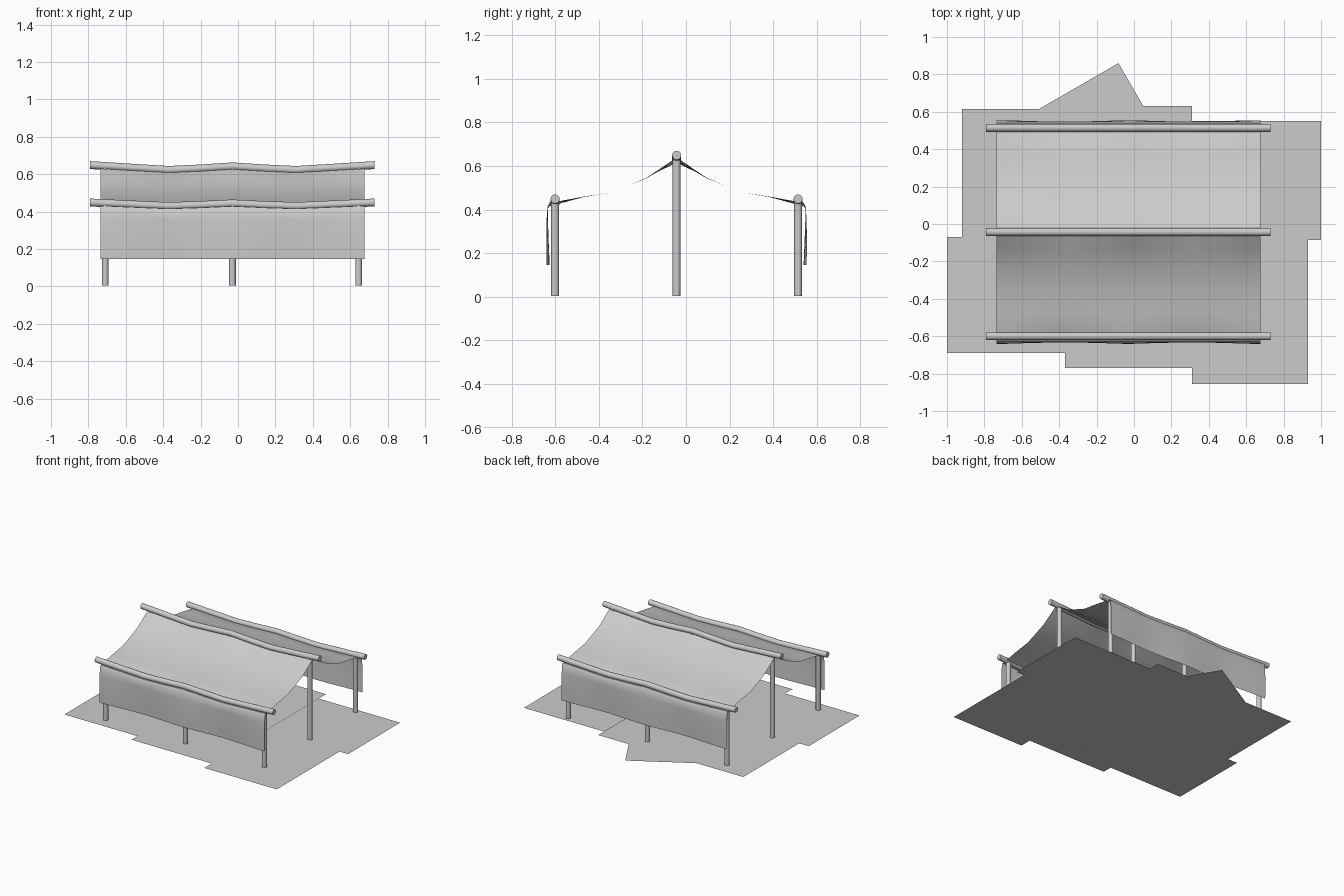
import bpy, bmesh, math

if "Cube" in bpy.data.objects:
    bpy.data.objects.remove(bpy.data.objects["Cube"])

YC = -0.043                      # ridge line, the tent mirrors about it
POSTS_X = (-0.71, -0.03, 0.645)
KNOTS = ((-0.79, 0.0), (-0.57, -0.014), (-0.37, -0.026), (-0.2, -0.018), (-0.03, -0.007),
         (0.14, -0.018), (0.31, -0.026), (0.51, -0.014), (0.73, 0.0))


def wave(x):
    """Sag of the poles along their length."""
    for (x0, w0), (x1, w1) in zip(KNOTS, KNOTS[1:]):
        if x <= x1:
            return w0 + (w1 - w0) * (x - x0) / (x1 - x0)
    return 0.0


def make(name, verts, faces, smooth=True):
    me = bpy.data.meshes.new(name)
    me.from_pydata(verts, [], faces)
    ob = bpy.data.objects.new(name, me)
    bpy.context.collection.objects.link(ob)
    if smooth:
        bpy.ops.object.select_all(action='DESELECT')
        ob.select_set(True)
        bpy.context.view_layer.objects.active = ob
        bpy.ops.object.shade_smooth_by_angle(angle=math.radians(40))
    return ob


def tube(name, path, r, axis, n=12):
    verts, faces = [], []
    for x, y, z in path:
        for i in range(n):
            c, s = r * math.cos(math.tau * i / n), r * math.sin(math.tau * i / n)
            verts.append((x, y + c, z + s) if axis == 'X' else (x + c, y + s, z))
    for j in range(len(path) - 1):
        for i in range(n):
            a, b = j * n + i, j * n + (i + 1) % n
            faces.append((a, b, b + n, a + n))
    faces += [tuple(range(n))[::-1], tuple(range(len(verts) - n, len(verts)))]
    return make(name, verts, faces)


# Poles and posts
for row, y, z in (("front", -0.6, 0.449), ("ridge", YC, 0.649), ("back", 0.514, 0.449)):
    k = 1.0 if row == "ridge" else 0.75
    tube(row + "_pole", [(x, y, z + k * w) for x, w in KNOTS], 0.021, 'X')
    for i, x in enumerate(POSTS_X):
        tube(f"{row}_post_{i + 1}", [(x, y, 0.005), (x, y, z + k * wave(x))], 0.018, 'Z')

# Cloth: half profile as (distance from ridge, height, share of pole sag, hem ripple)
PROFILE = ((0, 0.642, 1, 0), (0.035, 0.618, .8, 0), (0.085, 0.582, .3, 0), (0.14, 0.545, .1, 0),
           (0.22, 0.512, 0, 0), (0.31, 0.477, 0, 0), (0.43, 0.459, .1, 0), (0.53, 0.442, .5, 0),
           (0.557, 0.434, .7, 0), (0.582, 0.434, .7, 0), (0.591, 0.415, .4, .1),
           (0.593, 0.36, .2, .4), (0.592, 0.25, 0, .8), (0.589, 0.146, 0, 1))
NX = 32
for side, name in ((-1, "front_canopy"), (1, "back_canopy")):
    verts, faces = [], []
    m = len(PROFILE)
    for i in range(NX + 1):
        x = -0.735 + 1.41 * i / NX
        ripple = 0.007 * math.cos(math.tau * (x + 0.03) / 0.68)
        for d, z, k, h in PROFILE:
            verts.append((x, YC + side * (d + h * ripple), z + k * wave(x)))
    for i in range(NX):
        for j in range(m - 1):
            a = i * m + j
            f = (a, a + 1, a + m + 1, a + m)
            faces.append(f if side < 0 else f[::-1])
    make(name, verts, faces)

# Overlapping ground rugs: x0, x1, y0, y1, height
RUGS = ((-1.0, -0.3, -0.69, -0.07, 0.002), (-0.37, 0.34, -0.77, -0.13, 0.006),
        (0.31, 0.93, -0.855, -0.06, 0.003), (-0.92, -0.25, -0.1, 0.615, 0.004),
        (-0.35, 0.31, -0.14, 0.63, 0.005), (0.25, 1.0, -0.085, 0.55, 0.0))
for i, (x0, x1, y0, y1, z) in enumerate(RUGS):
    make(f"ground_rug_{i + 1}", [(x0, y0, z), (x1, y0, z), (x1, y1, z), (x0, y1, z)],
         [(0, 1, 2, 3)], False)

# Turned rug poking out at the back
ux, uy = math.cos(math.radians(30)), math.sin(math.radians(30))
ax, ay, a, b = -0.083, 0.86, 0.63, 0.6
make("turned_rug", [(ax, ay, 0.001), (ax - a * ux, ay - a * uy, 0.001),
                    (ax - a * ux + b * uy, ay - a * uy - b * ux, 0.001),
                    (ax + b * uy, ay - b * ux, 0.001)], [(0, 1, 2, 3)], False)
